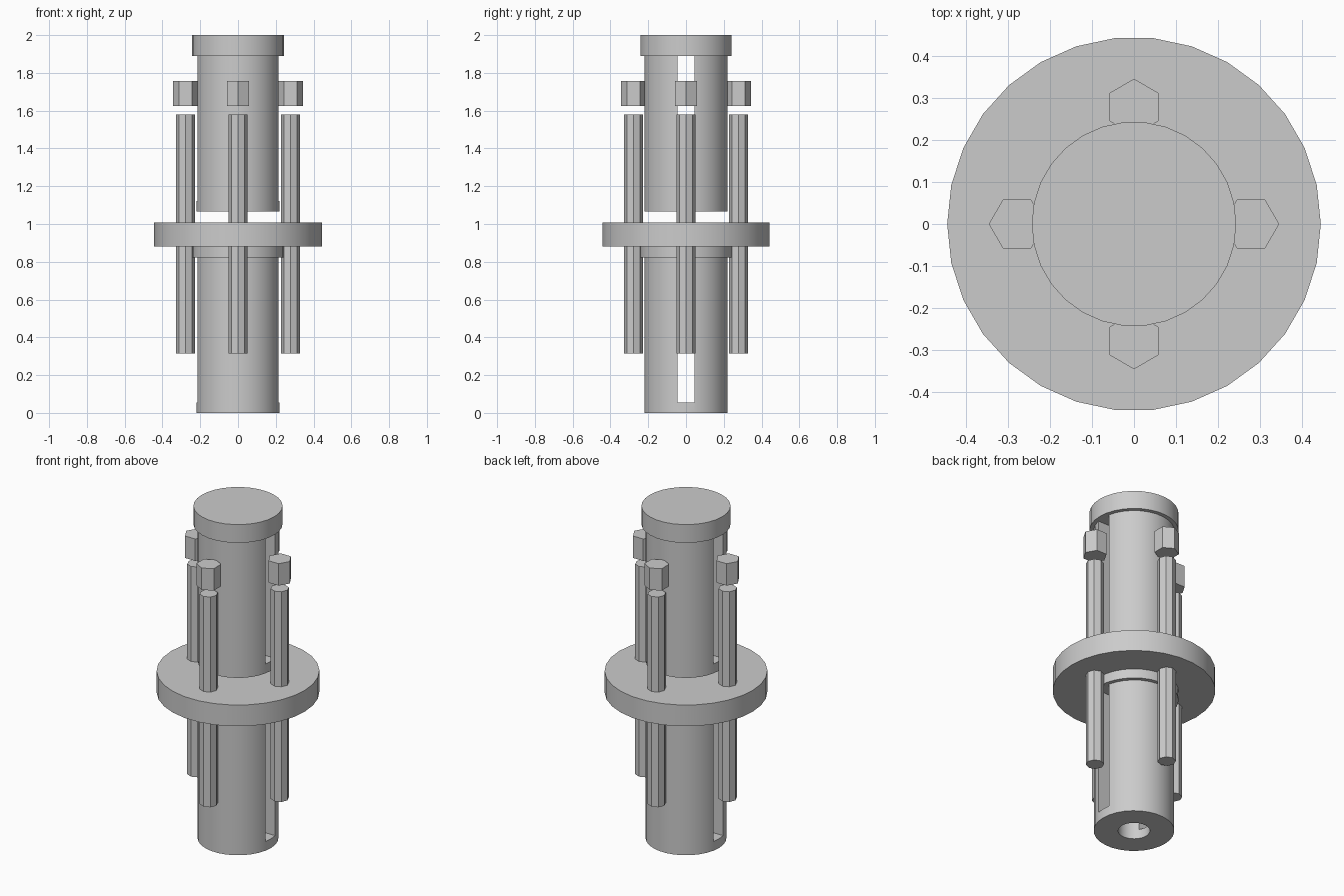
import bpy
from math import cos, sin, pi, radians

old = bpy.data.objects.get("Cube")
if old:
    bpy.data.objects.remove(old, do_unlink=True)

grey = bpy.data.materials.new("plain grey")
grey.use_nodes = True
grey.diffuse_color = (0.6, 0.6, 0.6, 1)
grey.node_tree.nodes["Principled BSDF"].inputs["Base Color"].default_value = (0.6, 0.6, 0.6, 1)


def prism(name, radius, low, high, x=0, y=0, sides=30, angle=0.0):
    """Upright prism between two heights with one corner pointing at angle."""
    bpy.ops.mesh.primitive_cylinder_add(
        vertices=sides, radius=radius, depth=high - low,
        location=(x, y, (low + high) / 2), rotation=(0, 0, angle - pi / 2))
    obj = bpy.context.object
    obj.name = name
    obj.data.materials.append(grey)
    return obj


def smooth(obj):
    bpy.ops.object.select_all(action="DESELECT")
    obj.select_set(True)
    bpy.context.view_layer.objects.active = obj
    bpy.ops.object.shade_smooth_by_angle(angle=radians(30))


def carve(obj, cutter):
    """Subtract the cutter from the object and discard it."""
    cutter.hide_render = True
    cut = obj.modifiers.new("cut", "BOOLEAN")
    cut.operation = "DIFFERENCE"
    cut.solver = "EXACT"
    cut.object = cutter
    bpy.context.view_layer.objects.active = obj
    bpy.ops.object.modifier_apply(modifier=cut.name)
    bpy.data.objects.remove(cutter, do_unlink=True)


BODY, CAP, SLOT_START, SLOT_WIDTH = 0.823, 0.11, 0.056, 0.09

# Two identical barrels: bored from below, slotted sideways, closed by a cap
for place, base in (("lower", 0.0), ("upper", 1.067)):
    top = base + BODY
    barrel = prism(place + "_barrel", 0.22, base, top)
    carve(barrel, prism("bore_cutter", 0.087, base - 0.1, top + 0.1))
    bpy.ops.mesh.primitive_cube_add(size=1)
    slot = bpy.context.object
    slot.scale = (1, SLOT_WIDTH, BODY)
    slot.location.z = base + SLOT_START + BODY / 2
    bpy.context.view_layer.update()
    carve(barrel, slot)
    smooth(barrel)
    smooth(prism(place + "_cap", 0.243, top, top + CAP))

# Wide round flange between the barrels
smooth(prism("flange", 0.444, 0.88, 1.008))

# Four rods through the flange, each with a hexagonal nut floating above
for i, side in enumerate(("left", "back", "right", "front")):
    a = i * pi / 2
    x, y = 0.278 * cos(a), 0.278 * sin(a)
    smooth(prism(side + "_rod", 0.05, 0.315, 1.58, x, y, sides=8, angle=a))
    smooth(prism(side + "_nut", 0.067, 1.625, 1.757, x, y, sides=6, angle=a))
